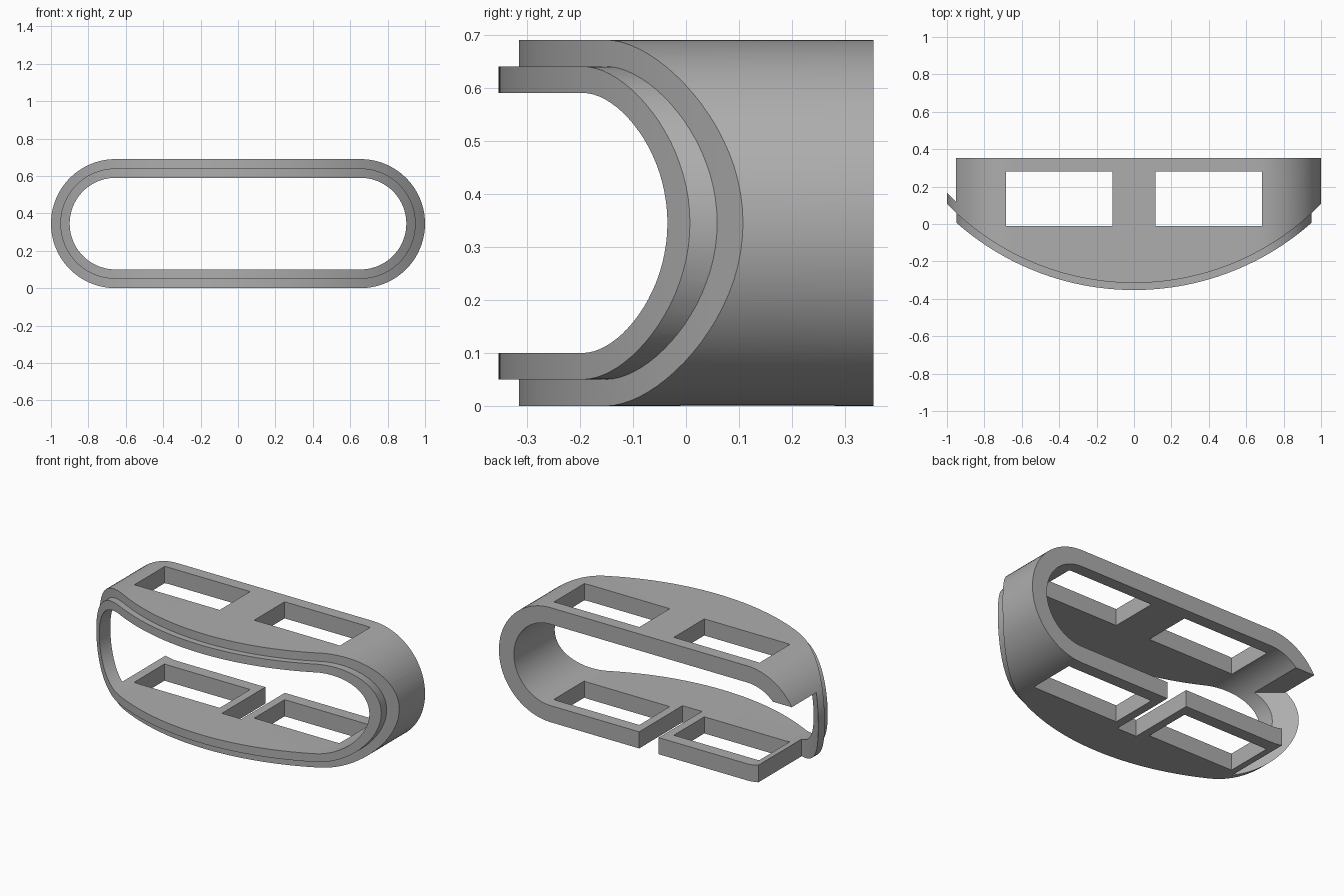
import bpy
import bmesh
from math import sin, cos, pi, sqrt
from mathutils import Vector

cube = bpy.data.objects.get("Cube")
if cube:
    bpy.data.objects.remove(cube, do_unlink=True)

MID_Z = 0.345      # height of the loop's centre line
END_X = 0.655      # centre of the rounded ends
ARC_Y = 1.08       # axis of the bowed front
BACK_Y = 0.353

grey = bpy.data.materials.new("plain grey")
grey.use_nodes = True
grey.diffuse_color = (0.42, 0.42, 0.42, 1)
grey.node_tree.nodes["Principled BSDF"].inputs["Base Color"].default_value = (0.42, 0.42, 0.42, 1)


def prism(name, points, offset):
    """Extrude a closed outline into a solid."""
    bm = bmesh.new()
    face = bm.faces.new([bm.verts.new(p) for p in points])
    ext = bmesh.ops.extrude_face_region(bm, geom=[face])
    verts = [v for v in ext["geom"] if isinstance(v, bmesh.types.BMVert)]
    bmesh.ops.translate(bm, verts=verts, vec=Vector(offset))
    bmesh.ops.recalc_face_normals(bm, faces=bm.faces)
    mesh = bpy.data.meshes.new(name)
    bm.to_mesh(mesh)
    bm.free()
    mesh.materials.append(grey)
    obj = bpy.data.objects.new(name, mesh)
    bpy.context.collection.objects.link(obj)
    return obj


def stadium(name, radius, y0, y1, steps=40):
    """Rounded-end slab running front to back."""
    points = []
    for side in (1, -1):
        for i in range(steps + 1):
            a = -pi / 2 + pi * i / steps
            points.append((side * (END_X + radius * cos(a)), y0, MID_Z + side * radius * sin(a)))
    return prism(name, points, (0, y1 - y0, 0))


def bowed_block(name, radius, x0, x1, y_back, z0, z1, steps=64):
    """Block whose front follows a circular bow."""
    xs = [x0 + (x1 - x0) * i / steps for i in range(steps + 1)]
    points = [(x, ARC_Y - sqrt(radius ** 2 - x ** 2), z0) for x in xs]
    points += [(x1, y_back, z0), (x0, y_back, z0)]
    return prism(name, points, (0, 0, z1 - z0))


def box(name, x0, x1, y0, y1, z0, z1):
    return prism(name, [(x0, y0, z0), (x1, y0, z0), (x1, y1, z0), (x0, y1, z0)], (0, 0, z1 - z0))


def combine(target, tool, operation):
    tool.hide_render = True
    mod = target.modifiers.new("shape", "BOOLEAN")
    mod.operation = operation
    mod.solver = "EXACT"
    mod.object = tool
    bpy.context.view_layer.objects.active = target
    bpy.ops.object.modifier_apply(modifier=mod.name)
    bpy.data.objects.remove(tool, do_unlink=True)


# Outer loop body and the stepped lip at its front
body = stadium("loop_frame", 0.345, -0.6, 0.6)
combine(body, bowed_block("body_bow", 1.395, -1.1, 1.1, BACK_Y, -0.2, 0.9), "INTERSECT")
lip = stadium("front_lip", 0.295, -0.6, 0.4)
combine(lip, bowed_block("lip_bow", 1.433, -1.1, 1.1, 0.25, -0.2, 0.9), "INTERSECT")
combine(body, lip, "UNION")

# Hollow through the loop
combine(body, stadium("hollow", 0.245, -0.7, 0.7), "DIFFERENCE")

# Paired windows through the top and bottom
for side in (1, -1):
    xs = sorted((side * 0.115, side * 0.685))
    combine(body, box("window", xs[0], xs[1], -0.01, 0.28, -0.2, 0.9), "DIFFERENCE")

# Slot in the lower slab, open to the back
combine(body, box("slot", -0.065, 0.065, -0.06, 0.6, -0.2, 0.2), "DIFFERENCE")

# Relief at one end, leaving a thin bowed strip at the front
combine(body, bowed_block("end_relief", 1.353, -1.15, -0.73, 0.6, -0.2, 0.52), "DIFFERENCE")

# Smooth rounded walls with crisp edges
bpy.ops.object.select_all(action="DESELECT")
body.select_set(True)
bpy.context.view_layer.objects.active = body
bpy.ops.object.shade_smooth_by_angle(angle=pi / 6)
